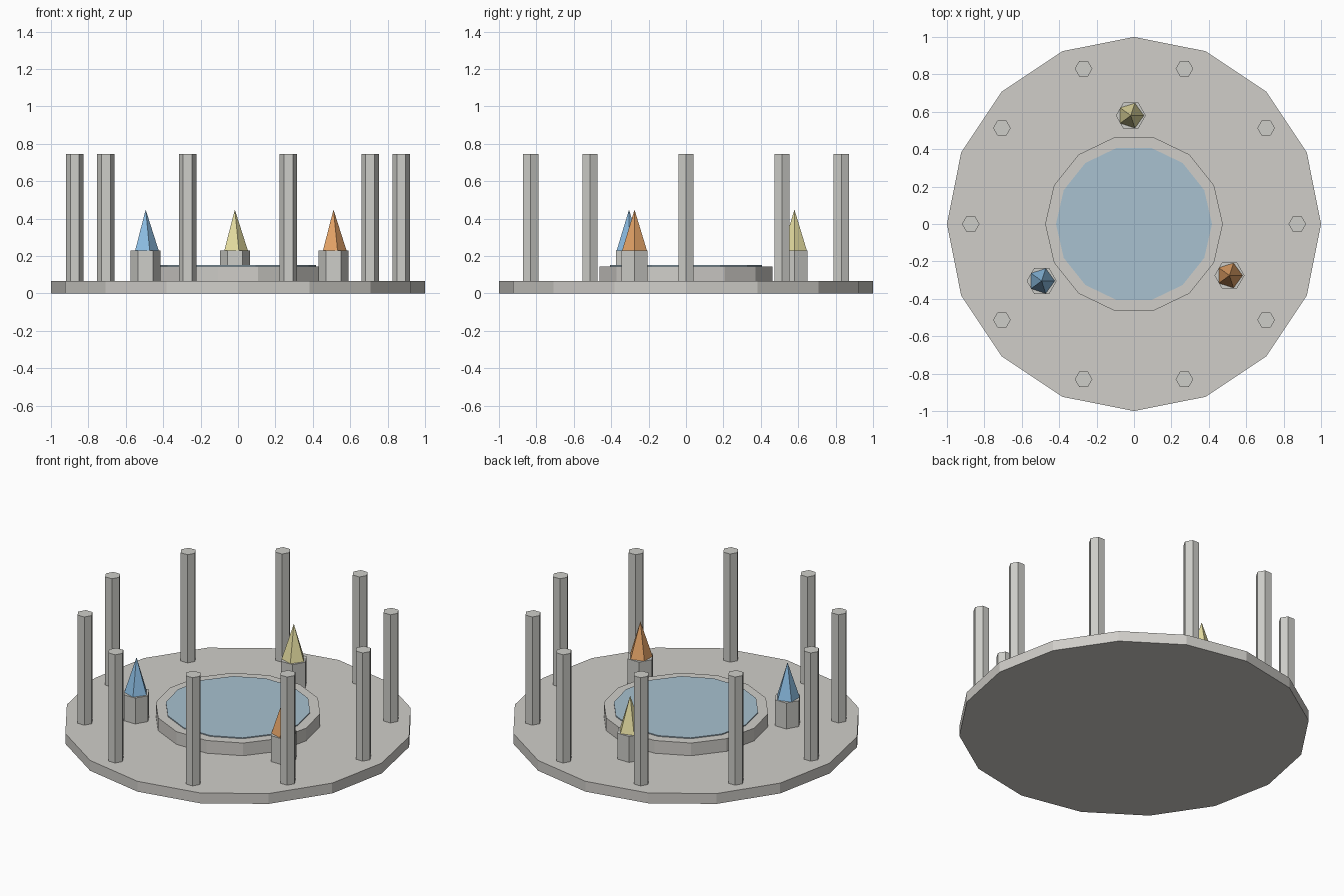
import bpy
import math

if "Cube" in bpy.data.objects:
    bpy.data.objects.remove(bpy.data.objects["Cube"])


def srgb(r, g, b):
    return [((c / 255 + 0.055) / 1.055) ** 2.4 for c in (r, g, b)] + [1.0]


def material(name, *rgb):
    m = bpy.data.materials.new(name)
    m.diffuse_color = srgb(*rgb)
    m.use_nodes = True
    m.node_tree.nodes["Principled BSDF"].inputs["Base Color"].default_value = m.diffuse_color
    return m


stone = material("pale stone", 208, 206, 201)
column_stone = material("column stone", 206, 206, 201)
water_blue = material("water blue", 168, 193, 208)
crystal_mats = {
    "yellow": material("crystal yellow", 228, 220, 160),
    "blue": material("crystal blue", 140, 189, 227),
    "orange": material("crystal orange", 228, 163, 103),
}


def prism(name, sides, r_bottom, r_top, z0, z1, mat, x=0.0, y=0.0):
    """Flat-faced upright prism or cone with its first corner toward +x."""
    n = sides
    ring = [(math.cos(2 * math.pi * i / n), math.sin(2 * math.pi * i / n)) for i in range(n)]
    verts = [(r_bottom * c, r_bottom * s, z0) for c, s in ring]
    faces = [tuple(reversed(range(n)))]
    if r_top > 0:
        verts += [(r_top * c, r_top * s, z1) for c, s in ring]
        faces += [(i, (i + 1) % n, n + (i + 1) % n, n + i) for i in range(n)]
        faces.append(tuple(range(n, 2 * n)))
    else:
        verts.append((0, 0, z1))
        faces += [(i, (i + 1) % n, n) for i in range(n)]
    mesh = bpy.data.meshes.new(name)
    mesh.from_pydata(verts, [], faces)
    mesh.materials.append(mat)
    obj = bpy.data.objects.new(name, mesh)
    obj.location = (x, y, 0)
    bpy.context.collection.objects.link(obj)
    return obj


FLOOR = 0.065

# Round floor, pool rim and water disc
prism("floor", 16, 1.0, 1.0, 0.0, FLOOR, stone)
prism("pool_rim", 14, 0.475, 0.475, FLOOR, 0.145, stone)
prism("pool_water", 14, 0.417, 0.417, 0.144, 0.151, water_blue)

# Ring of ten columns
for i in range(10):
    a = 2 * math.pi * i / 10
    prism(f"column_{i + 1}", 6, 0.047, 0.047, FLOOR, 0.746, column_stone,
          0.873 * math.cos(a), 0.873 * math.sin(a))

# Three pedestals, each carrying a pointed crystal
for i, (color, mat) in enumerate(crystal_mats.items()):
    a = 1.6 + 2 * math.pi * i / 3
    x, y = 0.58 * math.cos(a), 0.58 * math.sin(a)
    prism(f"{color}_pedestal", 6, 0.08, 0.08, FLOOR, 0.228, column_stone, x, y)
    prism(f"{color}_crystal", 5, 0.07, 0.0, 0.228, 0.448, mat, x, y)
